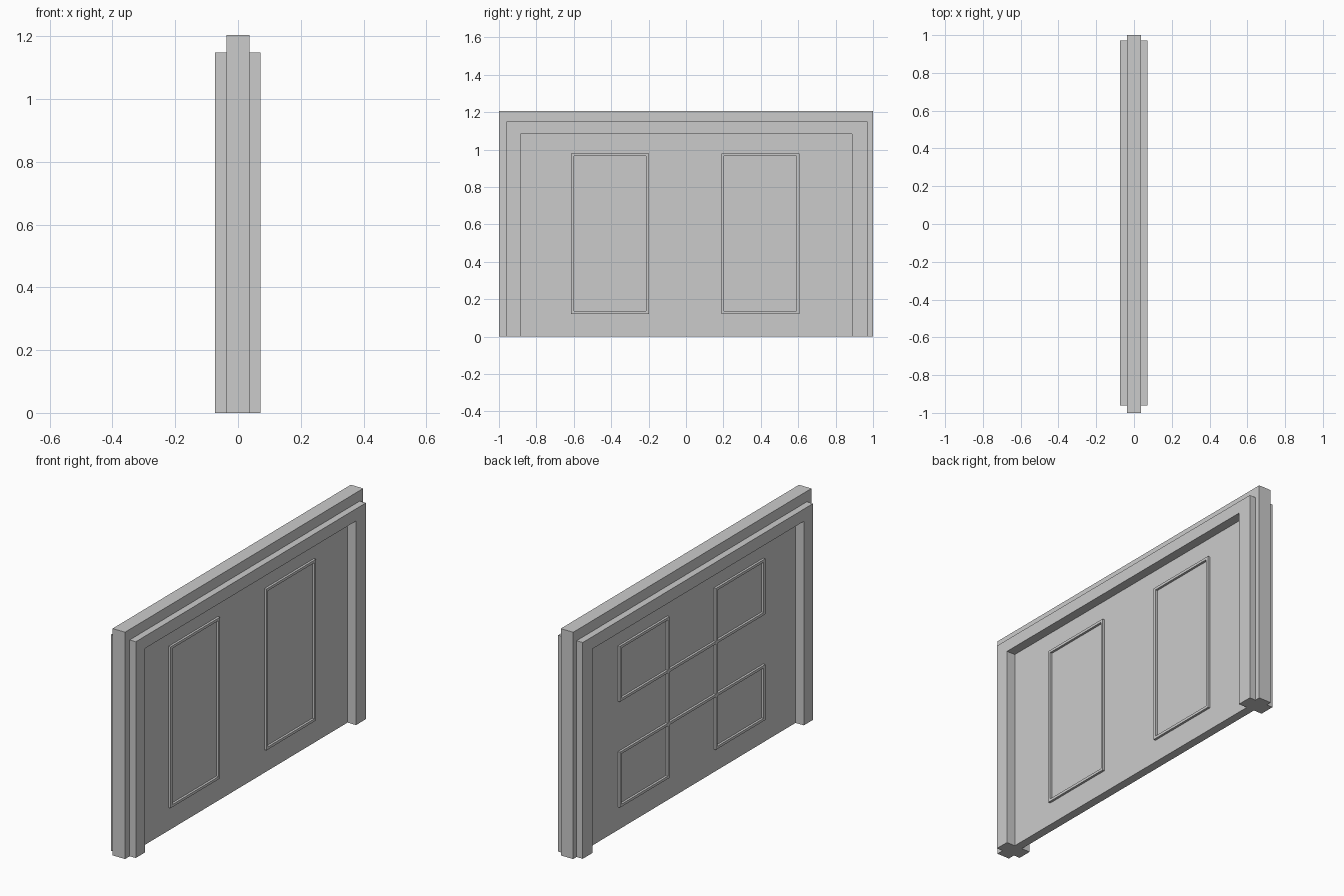
import bpy
import bmesh

if "Cube" in bpy.data.objects:
    bpy.data.objects.remove(bpy.data.objects["Cube"])


def prism(bm, outline, x0, x1):
    """Extrude a closed y/z outline from x0 to x1."""
    face = bm.faces.new([bm.verts.new((x0, y, z)) for y, z in outline])
    ext = bmesh.ops.extrude_face_region(bm, geom=[face])
    verts = [v for v in ext["geom"] if isinstance(v, bmesh.types.BMVert)]
    bmesh.ops.translate(bm, verts=verts, vec=(x1 - x0, 0, 0))


def finish(bm, name):
    bmesh.ops.recalc_face_normals(bm, faces=bm.faces)
    mesh = bpy.data.meshes.new(name)
    bm.to_mesh(mesh)
    bm.free()
    obj = bpy.data.objects.new(name, mesh)
    bpy.context.collection.objects.link(obj)
    return obj


def arch(name, left, right, top, x0, x1):
    """Door surround: two legs and a head around the shared opening."""
    bm = bmesh.new()
    prism(bm, [(left, 0), (left, top), (right, top), (right, 0),
               (OPEN_R, 0), (OPEN_R, OPEN_T), (OPEN_L, OPEN_T), (OPEN_L, 0)], x0, x1)
    return finish(bm, name)


def rect(y0, y1, z0, z1):
    return [(y0, z0), (y1, z0), (y1, z1), (y0, z1)]


def mouldings(name, cells, x0, x1):
    """Thin square-section beads framing each cell; given by bead centre lines."""
    bm = bmesh.new()
    h = BEAD / 2
    for y0, y1, z0, z1 in cells:
        for z in (z0, z1):
            prism(bm, rect(y0 - h, y1 + h, z - h, z + h), x0, x1)
        for y in (y0, y1):
            prism(bm, rect(y - h, y + h, z0 + h, z1 - h), x0, x1)
    return finish(bm, name)


OPEN_L, OPEN_R, OPEN_T = -0.885, 0.888, 1.084
BEAD = 0.014

# Jamb and the casing on each side of the wall
arch("jamb", -1, 1, 1.205, -0.037, 0.036)
arch("casing_right", -0.961, 0.971, 1.149, 0.036, 0.072)
arch("casing_left", -0.961, 0.971, 1.149, -0.073, -0.037)

# Door slab
bm = bmesh.new()
prism(bm, rect(OPEN_L, OPEN_R, 0, OPEN_T), -0.024, 0.022)
finish(bm, "door_slab")

# Bead grid lines
ys = [-0.607, -0.206, 0.197, 0.599]
zs = [0.129, 0.41, 0.691, 0.972]

# Two tall panels on one side
tall = [(ys[i], ys[i + 1], zs[0], zs[3]) for i in (0, 2)]
mouldings("tall_panel_moulding", tall, 0.02, 0.034)

# Checkerboard of five panels on the other side
checker = [(ys[i], ys[i + 1], zs[j], zs[j + 1])
           for i in range(3) for j in range(3) if (i + j) % 2 == 0]
mouldings("checker_panel_moulding", checker, -0.036, -0.022)
